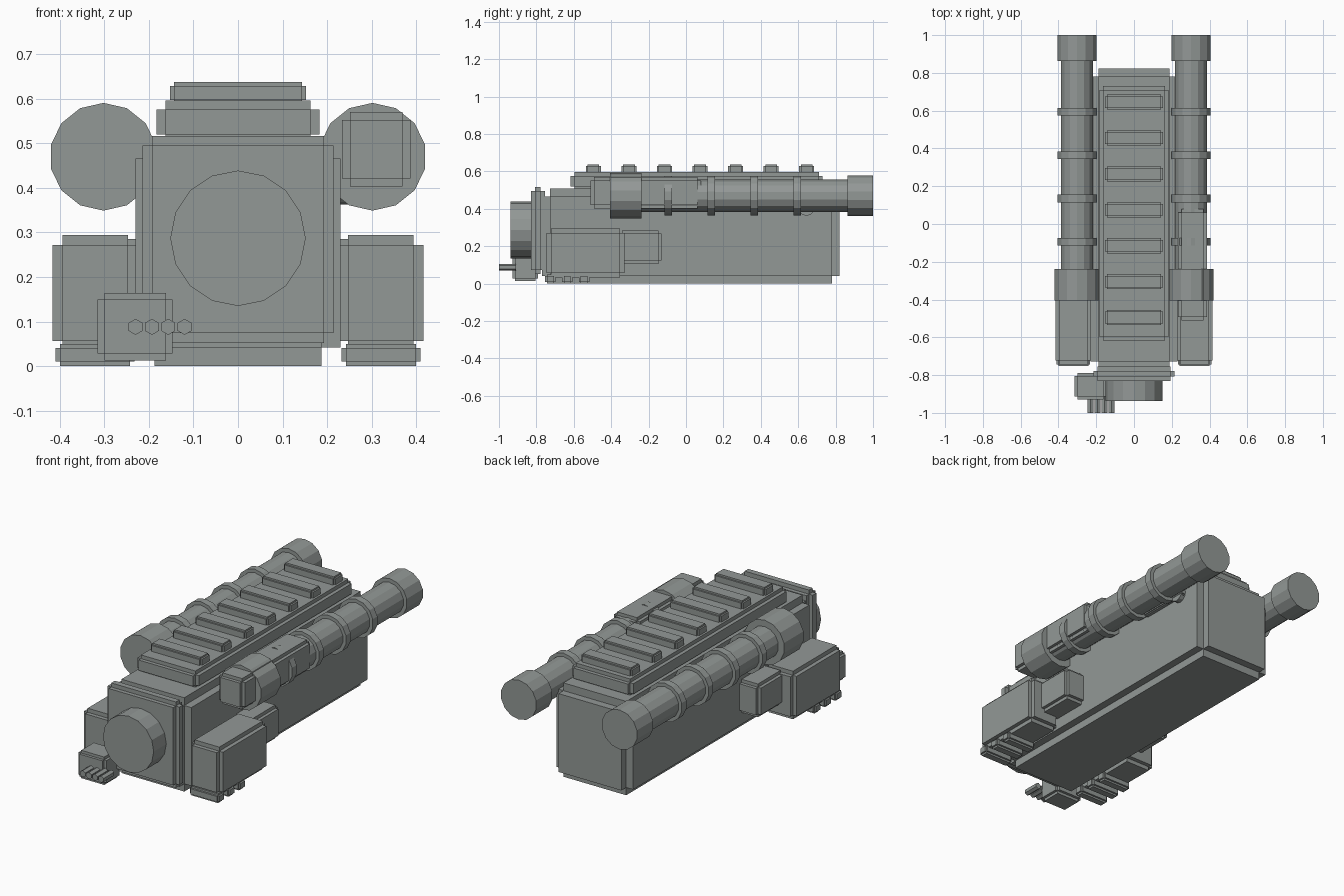
import bpy, bmesh
from mathutils import Matrix, Vector

if "Cube" in bpy.data.objects:
    bpy.data.objects.remove(bpy.data.objects["Cube"])

# Dark grey paint for every part
paint = bpy.data.materials.new("dark_grey")
paint.diffuse_color = (0.29, 0.315, 0.305, 1)
paint.use_nodes = True
paint.node_tree.nodes["Principled BSDF"].inputs["Base Color"].default_value = paint.diffuse_color


def finish(name, bm):
    bmesh.ops.recalc_face_normals(bm, faces=bm.faces)
    me = bpy.data.meshes.new(name)
    bm.to_mesh(me)
    bm.free()
    me.materials.append(paint)
    ob = bpy.data.objects.new(name, me)
    bpy.context.collection.objects.link(ob)
    return ob


# Box with notched edges: a core cube whose six faces are each pushed out
def notched(name, x, y, z, b):
    lo = Vector((x[0], y[0], z[0])) + Vector((b, b, b))
    hi = Vector((x[1], y[1], z[1])) - Vector((b, b, b))
    bm = bmesh.new()
    bmesh.ops.create_cube(bm, size=1)
    for v in bm.verts:
        v.co = Vector([hi[i] if v.co[i] > 0 else lo[i] for i in range(3)])
    bm.normal_update()
    for f in list(bm.faces):
        n = f.normal.copy()
        new = bmesh.ops.extrude_discrete_faces(bm, faces=[f])["faces"][0]
        for v in new.verts:
            v.co += n * b
    bmesh.ops.remove_doubles(bm, verts=bm.verts, dist=1e-5)
    return finish(name, bm)


# Cylinders lying along y; each section is (y0, y1, radius)
def rods(name, cx, cz, sections, sides):
    bm = bmesh.new()
    for y0, y1, r in sections:
        m = Matrix.Translation((cx, (y0 + y1) / 2, cz)) @ Matrix.Rotation(1.5707963, 4, 'X')
        bmesh.ops.create_cone(bm, cap_ends=True, segments=sides, radius1=r, radius2=r,
                              depth=y1 - y0, matrix=m)
    return finish(name, bm)


# Main housing and front plate
notched("main_body", (-0.23, 0.23), (-0.77, 0.822), (0, 0.508), 0.042)
notched("front_plate", (-0.215, 0.215), (-0.83, -0.755), (0.052, 0.517), 0.022)
rods("front_disc", 0, 0.287, [(-0.938, -0.82, 0.152)], 16)

# Plug with pins
notched("plug_block", (-0.315, -0.147), (-0.928, -0.79), (0.013, 0.164), 0.015)
for i in range(4):
    rods("plug_pin", -0.23 + i * 0.0367, 0.088, [(-1, -0.91, 0.018)], 6)

# Top rail and slats
notched("top_rail", (-0.183, 0.183), (-0.617, 0.73), (0.5, 0.596), 0.02)
for i in range(7):
    y = -0.495 + i * 0.19
    notched("rail_slat", (-0.153, 0.153), (y - 0.04, y + 0.04), (0.588, 0.638), 0.009)

# Side tubes, cases and feet on both sides
rings = [(-0.095 + i * 0.23 - 0.02, -0.095 + i * 0.23 + 0.02, 0.105) for i in range(4)]
for s in (-1, 1):
    rods("side_tube", s * 0.302, 0.47,
         [(-0.26, 0.9, 0.086), (0.863, 1.0, 0.107), (-0.405, -0.238, 0.121)] + rings, 14)

    def side(a, b):
        return tuple(sorted((s * a, s * b)))
    notched("side_case", side(0.225, 0.416), (-0.745, -0.33), (0.034, 0.294), 0.022)
    notched("small_case", side(0.2, 0.345), (-0.36, -0.13), (0.105, 0.285), 0.018)
    for i in range(3):
        y = -0.725 + i * 0.09
        notched("case_foot", side(0.232, 0.41), (y - 0.028, y + 0.028), (0, 0.05), 0.01)

# Box on the right tube, with a clip further along its lower inner side
notched("tube_box", (0.233, 0.387), (-0.51, 0.08), (0.403, 0.57), 0.018)
notched("clip_strip", (0.228, 0.258), (0.385, 0.69), (0.385, 0.43), 0.006)
bm = bmesh.new()
bmesh.ops.create_cone(bm, cap_ends=True, segments=12, radius1=0.042, radius2=0.042, depth=0.03,
                      matrix=Matrix.Translation((0.241, 0.645, 0.405)) @ Matrix.Rotation(1.5707963, 4, 'Y'))
finish("clip_knob", bm)
